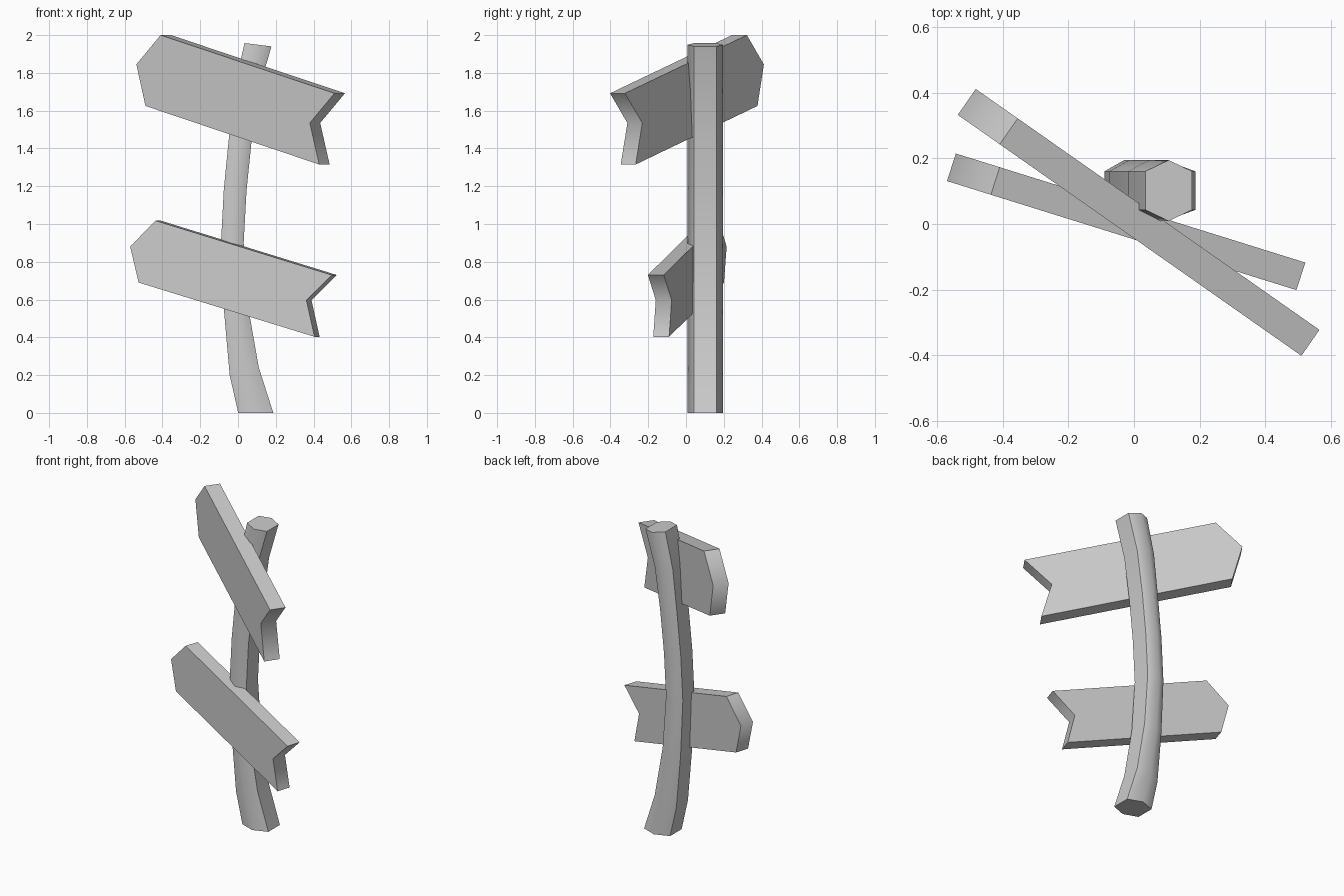
import bpy
import bmesh

cube = bpy.data.objects.get("Cube")
if cube:
    bpy.data.objects.remove(cube, do_unlink=True)

wood = bpy.data.materials.new("plain grey")
wood.use_nodes = True
GREY = (0.6, 0.6, 0.6, 1)
wood.diffuse_color = GREY
wood.node_tree.nodes["Principled BSDF"].inputs["Base Color"].default_value = GREY


def loft(name, rings, soft):
    """Skin closed rings with end caps; columns listed in soft stay rounded."""
    bm = bmesh.new()
    loops = [[bm.verts.new(p) for p in ring] for ring in rings]
    n = len(rings[0])
    for a, b in zip(loops, loops[1:]):
        for i in range(n):
            j = (i + 1) % n
            bm.faces.new((a[i], a[j], b[j], b[i]))
    caps = [bm.faces.new(loops[0][::-1]), bm.faces.new(loops[-1])]
    for face in bm.faces:
        face.smooth = True
    for a, b in zip(loops, loops[1:]):
        for i in range(n):
            if i not in soft:
                bm.edges.get((a[i], b[i])).smooth = False
    for cap in caps:
        for edge in cap.edges:
            edge.smooth = False
    bmesh.ops.recalc_face_normals(bm, faces=bm.faces)
    mesh = bpy.data.meshes.new(name)
    bm.to_mesh(mesh)
    bm.free()
    mesh.materials.append(wood)
    obj = bpy.data.objects.new(name, mesh)
    bpy.context.collection.objects.link(obj)
    return obj


# Crooked hexagonal post: height, centre x, half width, tilt of the ring
HEX = [(0, -0.093), (1, -0.059), (1, 0.059), (0, 0.093), (-1, 0.059), (-1, -0.059)]
SPINE = [(0, 0.094, 0.093, 0), (0.22, 0.033, 0.077, 0.02), (0.55, -0.01, 0.064, 0.01),
         (0.9, -0.03, 0.06, 0), (1.18, -0.015, 0.06, -0.005), (1.45, 0.012, 0.06, -0.008),
         (1.72, 0.046, 0.064, -0.01), (1.949, 0.106, 0.071, -0.009)]
loft("post", [[(cx + sx * half, 0.102 + y, z + sx * tilt) for sx, y in HEX]
              for z, cx, half, tilt in SPINE], soft={0, 3})


# Arrow boards: outline in x and z, turned about the post, then given thickness
def board(name, outline, y0, slope, thick):
    front = [(x, y0 + slope * x, z) for x, z in outline]
    back = [(x + thick[0], y + thick[1], z) for x, y, z in front]
    loft(name, [front, back], soft={0, 3})


board("upper_board", [(-0.538, 1.845), (-0.41, 2.0), (0.511, 1.692),
                      (0.38, 1.535), (0.43, 1.315), (-0.49, 1.625)],
      -0.044, -0.701, (0.055, 0.079))
board("lower_board", [(-0.571, 0.88), (-0.437, 1.018), (0.496, 0.73),
                      (0.362, 0.597), (0.405, 0.403), (-0.526, 0.69)],
      -0.047, -0.312, (0.027, 0.084))
